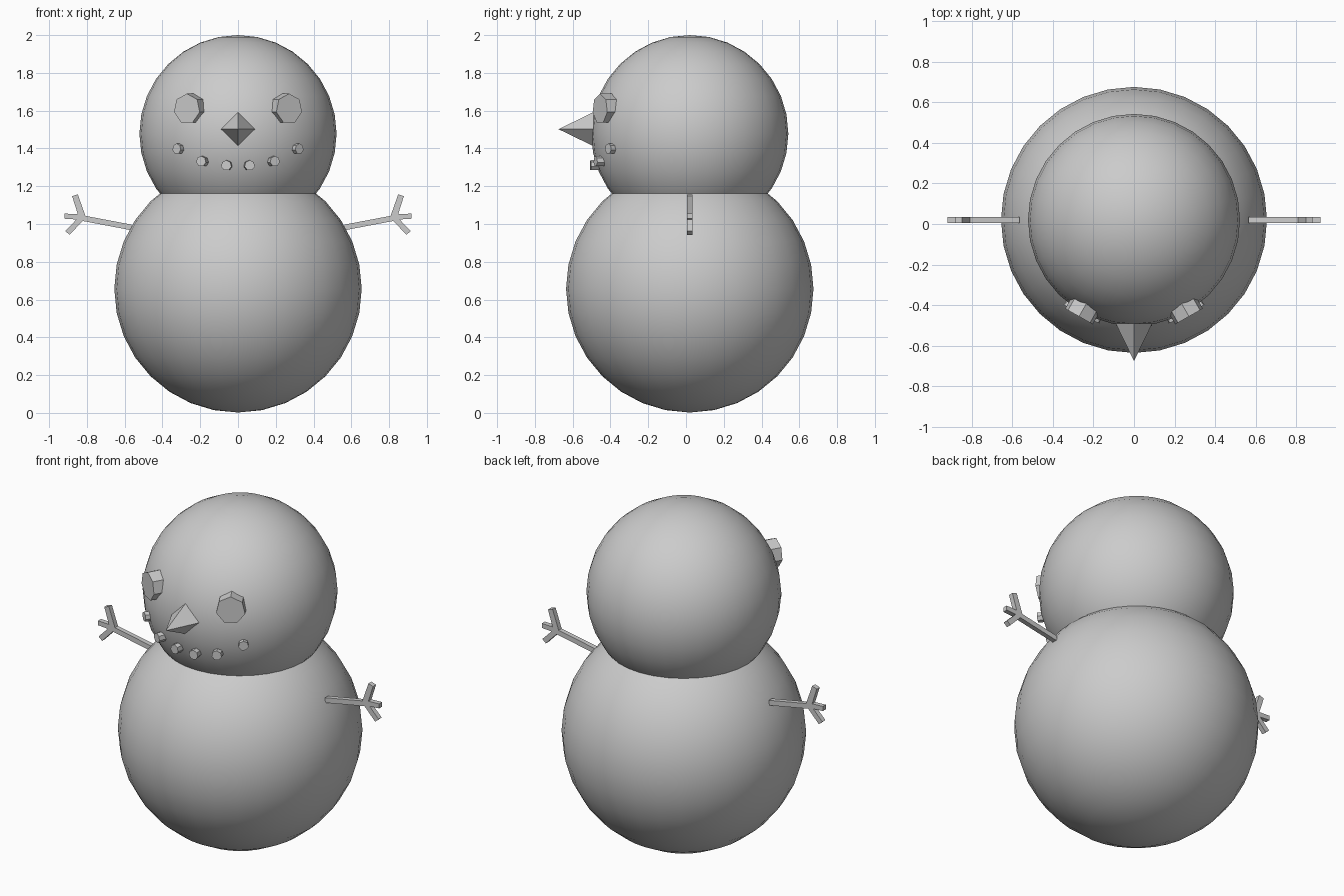
import bpy, bmesh
from math import sqrt, pi
from mathutils import Vector, Matrix

if "Cube" in bpy.data.objects:
    bpy.data.objects.remove(bpy.data.objects["Cube"])

CY = 0.02                      # centre line of the figure in y
HEAD_Z, HEAD_R = 1.478, 0.522


def finish(name, bm, smooth=False):
    bmesh.ops.recalc_face_normals(bm, faces=bm.faces)
    mesh = bpy.data.meshes.new(name)
    bm.to_mesh(mesh)
    bm.free()
    for p in mesh.polygons:
        p.use_smooth = smooth
    ob = bpy.data.objects.new(name, mesh)
    bpy.context.collection.objects.link(ob)
    return ob


def ball(name, z, r):
    bm = bmesh.new()
    bmesh.ops.create_uvsphere(bm, u_segments=32, v_segments=16, radius=r,
                              matrix=Matrix.Translation((0, CY, z)))
    return finish(name, bm, True)


def stone(name, x, z, r, out, depth):
    """Seven-sided pebble set into the head, facing outward horizontally."""
    y = CY - sqrt(HEAD_R ** 2 - x ** 2 - (z - HEAD_Z) ** 2)
    normal = Vector((x, y - CY, 0)).normalized()
    up = Vector((0, 0, 1))
    side = up.cross(normal)
    centre = Vector((x, y, z)) + normal * (out - depth / 2)
    m = Matrix((side, up, normal)).transposed().to_4x4()
    bm = bmesh.new()
    bmesh.ops.create_cone(bm, cap_ends=True, segments=7, radius1=r, radius2=r, depth=depth,
                          matrix=Matrix.Translation(centre) @ m)
    return finish(name, bm)


# Snow balls
ball("body", 0.657, 0.655)
ball("head", HEAD_Z, HEAD_R)

# Eyes and mouth pebbles, in mirrored pairs
for s, side in ((-1, "left"), (1, "right")):
    stone("eye_" + side, s * 0.25, 1.61, 0.08, 0.042, 0.075)
    for i, (x, z, out) in enumerate(((0.058, 1.31, 0.035), (0.183, 1.332, 0.035), (0.31, 1.398, 0.025))):
        stone(f"mouth_stone_{side}_{i + 1}", s * x, z, 0.028, out, 0.06)

# Four-sided pointed nose
bm = bmesh.new()
bmesh.ops.create_cone(bm, cap_ends=True, segments=4, radius1=0.09, radius2=0, depth=0.185,
                      matrix=Matrix.Translation((0, -0.5825, 1.502)) @ Matrix.Rotation(pi / 2, 4, 'X'))
finish("nose", bm)

# Flat twig arms with three fingers
outline = [(0.565, 0.967), (0.822, 1.016), (0.892, 0.943), (0.915, 0.963), (0.855, 1.024),
           (0.918, 1.028), (0.918, 1.055), (0.848, 1.052), (0.878, 1.147), (0.848, 1.157),
           (0.808, 1.043), (0.565, 0.997)]
for s, side in ((-1, "left"), (1, "right")):
    bm = bmesh.new()
    face = bm.faces.new([bm.verts.new((s * x, CY - 0.014, z)) for x, z in outline])
    ext = bmesh.ops.extrude_face_region(bm, geom=[face], use_keep_orig=True)
    bmesh.ops.translate(bm, vec=(0, 0.028, 0),
                        verts=[v for v in ext["geom"] if isinstance(v, bmesh.types.BMVert)])
    finish("arm_" + side, bm)
